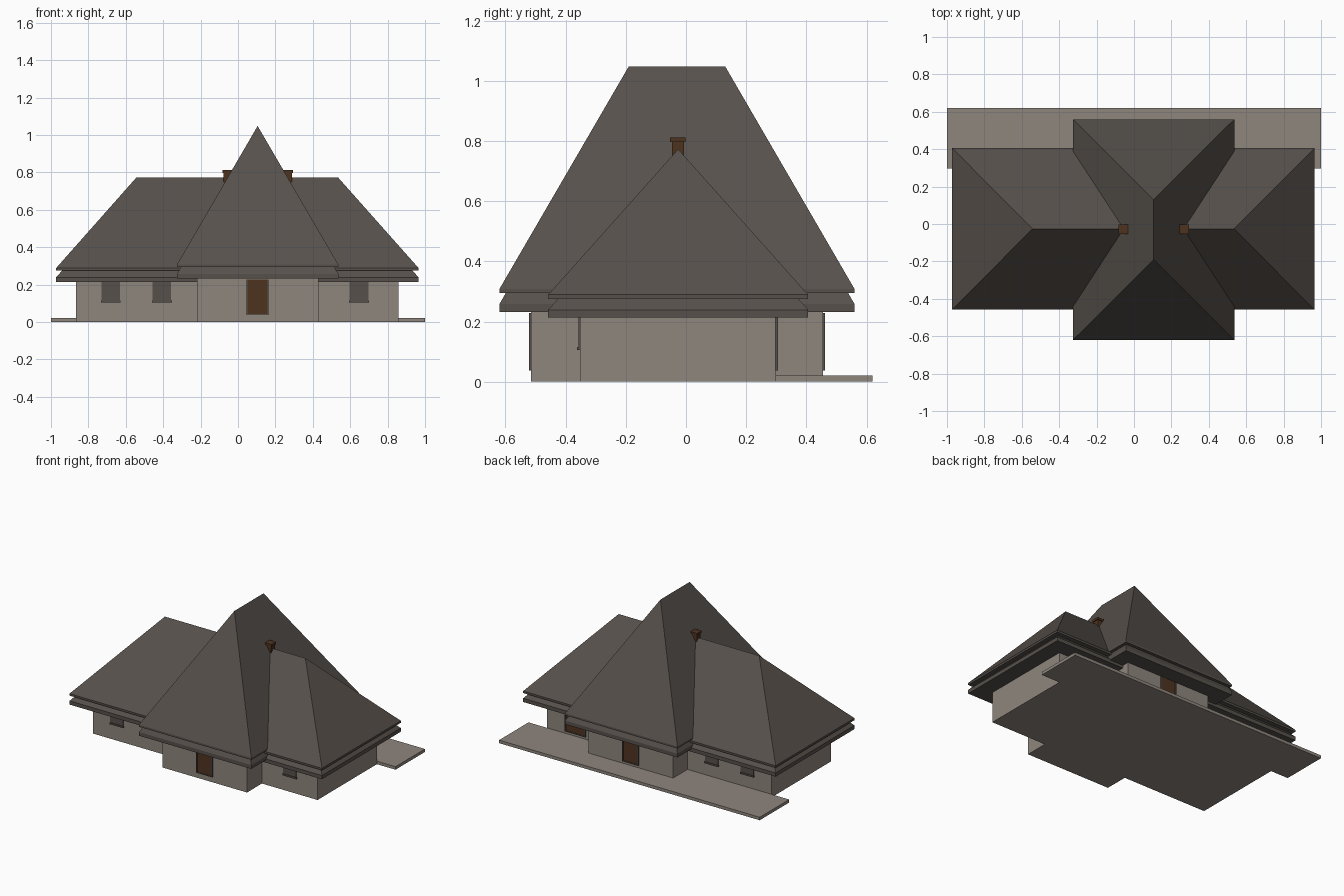
import bpy

old = bpy.data.objects.get("Cube")
if old:
    bpy.data.objects.remove(old, do_unlink=True)


def material(name, rgb):
    m = bpy.data.materials.new(name)
    m.use_nodes = True
    m.diffuse_color = (*rgb, 1)
    bsdf = next(n for n in m.node_tree.nodes if n.type == 'BSDF_PRINCIPLED')
    bsdf.inputs["Base Color"].default_value = (*rgb, 1)
    bsdf.inputs["Roughness"].default_value = 0.9
    return m


STONE = material("warm_grey_stone", (0.275, 0.238, 0.207))
SLATE = material("dark_slate", (0.094, 0.081, 0.070))
WOOD = material("brown_wood", (0.076, 0.033, 0.014))


def make(name, verts, faces, mat):
    mesh = bpy.data.meshes.new(name)
    mesh.from_pydata(verts, [], faces)
    mesh.materials.append(mat)
    obj = bpy.data.objects.new(name, mesh)
    bpy.context.collection.objects.link(obj)
    return obj


SIDES = [(i, (i + 1) % 4, (i + 1) % 4 + 4, i + 4) for i in range(4)]


def rect(x, y, z):
    return [(x[0], y[0], z), (x[1], y[0], z), (x[1], y[1], z), (x[0], y[1], z)]


def box(name, x, y, z, mat):
    return make(name, rect(x, y, z[0]) + rect(x, y, z[1]),
                [(3, 2, 1, 0), (4, 5, 6, 7)] + SIDES, mat)


def hip_roof(name, x, y, z, ridge_a, ridge_b, along_x):
    """Eave slab from z[0] to z[1], rising to a ridge between two points."""
    verts = rect(x, y, z[0]) + rect(x, y, z[1]) + [ridge_a, ridge_b]
    if along_x:
        slopes = [(4, 5, 9, 8), (5, 6, 9), (6, 7, 8, 9), (7, 4, 8)]
    else:
        slopes = [(4, 5, 8), (5, 6, 9, 8), (6, 7, 9), (7, 4, 8, 9)]
    return make(name, verts, [(3, 2, 1, 0)] + SIDES + slopes, SLATE)


def span(wall_y, out, depth):
    """Y range of a plate standing proud of a wall facing out."""
    return sorted((wall_y - out * 0.005, wall_y + out * depth))


def window(name, x, wall_y, out):
    box(name + "_pane", x, span(wall_y, out, 0.006), (0.108, 0.215), SLATE)
    box(name + "_sill", (x[0] - 0.003, x[1] + 0.003),
        span(wall_y, out, 0.011), (0.105, 0.116), SLATE)


def door(name, x, wall_y, out, top):
    t = 0.009
    box(name + "_panel", (x[0] + t, x[1] - t),
        span(wall_y, out, 0.004), (0.04, top), WOOD)
    for side, a in (("left", x[1] - t), ("right", x[0])):
        box(f"{name}_{side}_jamb", (a, a + t),
            span(wall_y, out, 0.007), (0.04, top), SLATE)
    box(name + "_threshold", x, span(wall_y, out, 0.007), (0.037, 0.044), SLATE)


# Walls and terrace
box("main_walls", (-0.865, 0.857), (-0.352, 0.298), (0, 0.22), STONE)
box("cross_wing_walls", (-0.22, 0.43), (-0.515, 0.455), (0, 0.235), STONE)
box("back_terrace", (-1, 1), (0.298, 0.62), (0, 0.021), STONE)

# Two stacked layers of hipped roof over each wing
for layer, drop, edge in (("upper", 0, 0.014), ("lower", 0.05, 0.026)):
    eave, ridge = 0.289 - drop, 0.773 - drop
    hip_roof(f"main_{layer}_roof", (-0.972, 0.965), (-0.458, 0.406),
             (eave - edge, eave), (-0.543, -0.026, ridge),
             (0.535, -0.026, ridge), True)
    eave, ridge = 0.308 - drop, 1.048 - drop
    hip_roof(f"cross_{layer}_roof", (-0.326, 0.536), (-0.62, 0.56),
             (eave - edge, eave), (0.105, -0.19, ridge),
             (0.105, 0.13, ridge), False)

# Chimneys either side of the tall ridge
for side, cx in (("right", -0.058), ("left", 0.268)):
    for part, r, z in (("shaft", 0.020, (0.66, 0.80)), ("cap", 0.0255, (0.797, 0.812))):
        box(f"{side}_chimney_{part}", (cx - r, cx + r),
            (-0.027 - r, -0.027 + r), z, WOOD)

# Windows
for place, wall_y, out in (("front", -0.352, -1), ("back", 0.298, 1)):
    window(place + "_outer_window", (-0.73, -0.632), wall_y, out)
    window(place + "_inner_window", (-0.457, -0.357), wall_y, out)
window("front_left_window", (0.597, 0.697), -0.352, -1)

# Doors
door("front_door", (0.043, 0.167), -0.515, -1, 0.228)
door("back_door", (0.043, 0.167), 0.455, 1, 0.228)
door("terrace_door", (0.56, 0.72), 0.298, 1, 0.216)
